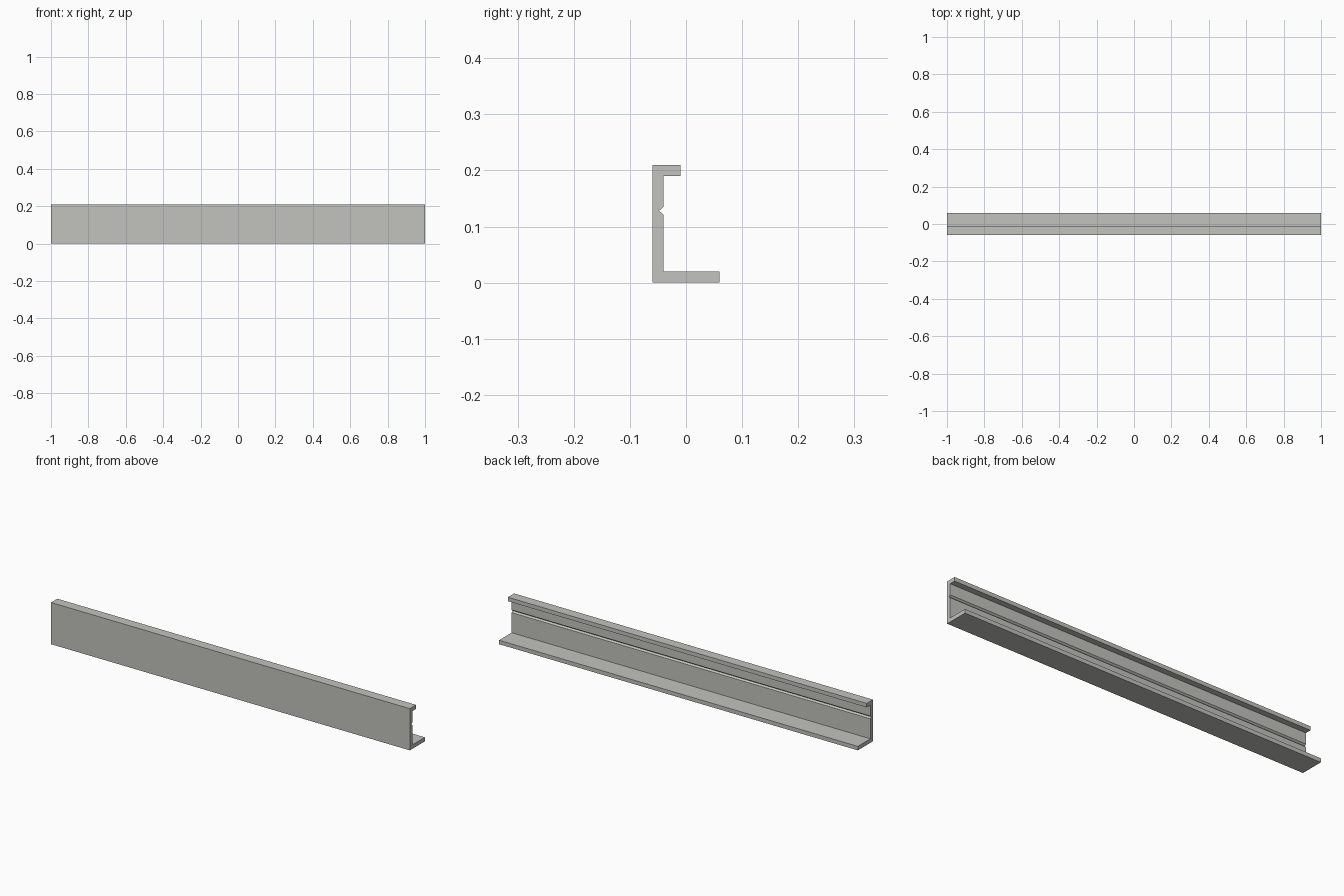
import bpy
import bmesh

cube = bpy.data.objects.get("Cube")
if cube:
    bpy.data.objects.remove(cube, do_unlink=True)

# One flat warm grey
grey = bpy.data.materials.new("warm_grey")
grey.use_nodes = True
colour = (0.54, 0.54, 0.51, 1.0)
grey.diffuse_color = colour
grey.node_tree.nodes["Principled BSDF"].inputs["Base Color"].default_value = colour

LENGTH = 2.0
FRONT, BACK, TIP = -0.06, 0.06, -0.01   # depth of web face, base edge, lip edge
HEIGHT, WALL = 0.21, 0.02
INNER = FRONT + WALL


def extrude_profile(name, profile):
    """Extrude a (y, z) outline along the full length in x."""
    bm = bmesh.new()
    face = bm.faces.new([bm.verts.new((-LENGTH / 2, y, z)) for y, z in profile])
    grown = bmesh.ops.extrude_face_region(bm, geom=[face])["geom"]
    verts = [v for v in grown if isinstance(v, bmesh.types.BMVert)]
    bmesh.ops.translate(bm, verts=verts, vec=(LENGTH, 0, 0))
    bmesh.ops.recalc_face_normals(bm, faces=bm.faces)
    mesh = bpy.data.meshes.new(name)
    bm.to_mesh(mesh)
    bm.free()
    mesh.materials.append(grey)
    obj = bpy.data.objects.new(name, mesh)
    bpy.context.collection.objects.link(obj)
    return obj


# Upright web with top lip and a V groove along its back
extrude_profile("web_and_lip", [
    (FRONT, 0), (INNER, WALL),
    (INNER, 0.121), (INNER - 0.008, 0.128), (INNER, 0.135),
    (INNER, HEIGHT - WALL), (TIP, HEIGHT - WALL),
    (TIP, HEIGHT), (FRONT, HEIGHT),
])

# Base flange, mitred against the web
extrude_profile("base_flange", [
    (FRONT, 0), (BACK, 0), (BACK, WALL), (INNER, WALL),
])
